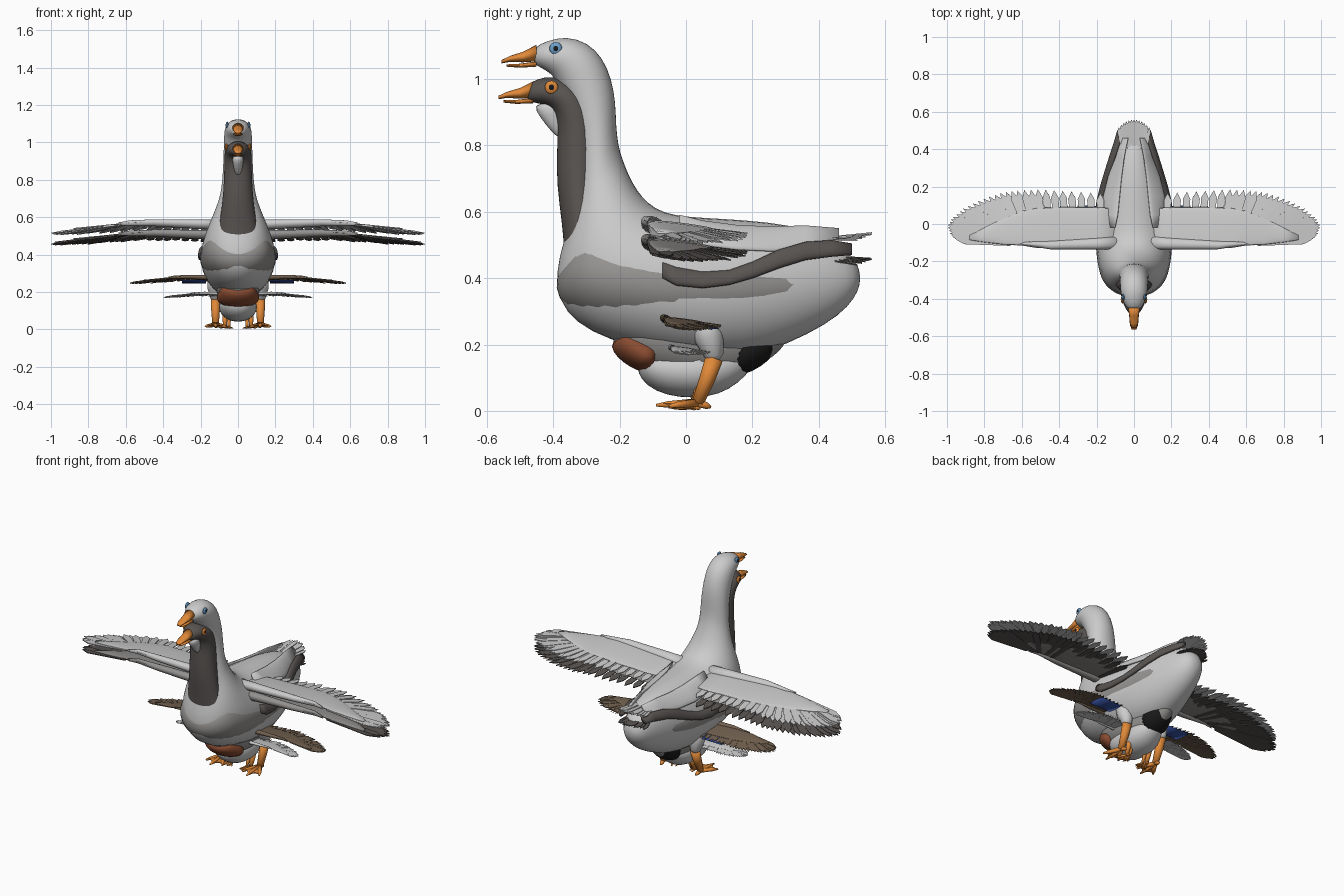
import bpy, bmesh, math
from mathutils import Vector as V

if "Cube" in bpy.data.objects:
    bpy.data.objects.remove(bpy.data.objects["Cube"])

def mat(name, c):
    m = bpy.data.materials.new(name)
    m.diffuse_color = (*c, 1)
    m.use_nodes = True
    m.node_tree.nodes["Principled BSDF"].inputs["Base Color"].default_value = m.diffuse_color
    return m

DARK = mat("dark_grey", (.10, .09, .085))
MID = mat("mid_grey", (.30, .29, .28))
ORANGE = mat("orange", (.75, .25, .04))
BROWN = mat("brown", (.17, .12, .08))
RUST = mat("rust", (.25, .07, .03))
BLUE = mat("blue", (.04, .09, .40))
SKY = mat("sky", (.15, .35, .6))
BLACK = mat("black", (.01, .01, .01))

def finish(name, bm, m=None, mirror=False, smooth=True):
    bmesh.ops.recalc_face_normals(bm, faces=bm.faces)
    me = bpy.data.meshes.new(name)
    bm.to_mesh(me)
    bm.free()
    ob = bpy.data.objects.new(name, me)
    bpy.context.collection.objects.link(ob)
    for p in me.polygons:
        p.use_smooth = smooth
    if m:
        me.materials.append(m)
    if mirror:
        ob.modifiers.new("mirror", 'MIRROR').use_mirror_merge = False
    return ob

def loft(name, rings, m=None, mirror=False, n=20, sub=0):
    """Elliptical rings, each from edge point A to edge point B with a sideways half-width."""
    bm = bmesh.new()
    loops = []
    for a, b, side in rings:
        a, b, side = V(a), V(b), V(side)
        loops.append([bm.verts.new((a + b) / 2 + (b - a) / 2 * math.cos(2 * math.pi * i / n)
                      + side * math.sin(2 * math.pi * i / n)) for i in range(n)])
    for p, q in zip(loops, loops[1:]):
        for i in range(n):
            bm.faces.new((p[i], p[(i + 1) % n], q[(i + 1) % n], q[i]))
    bm.faces.new(loops[0])
    bm.faces.new(loops[-1])
    ob = finish(name, bm, m, mirror)
    if sub:
        ob.modifiers.new("subdiv", 'SUBSURF').levels = sub
        ob.modifiers["subdiv"].render_levels = sub
    return ob

def profile(name, rows, m=None, s=1, sub=1):
    """Symmetric loft: rows of (front y, z, back y, z, half-width)."""
    return loft(name, [((0, a * s, b * s), (0, c * s, d * s), (w * s, 0, 0)) for a, b, c, d, w in rows], m, sub=sub)

def tube(name, pts, m=None, s=1):
    """Mirrored tapered limb through (x, y, z, radius) points."""
    rings = []
    d = V(pts[-1][:3]) - V(pts[0][:3])
    u = d.cross(V((1, 0, 0))).normalized()
    w = d.cross(u).normalized()
    for *p, r in pts:
        p = V(p) * s
        rings.append((p - u * r * s, p + u * r * s, w * r * s))
    return loft(name, rings, m, True, 10)

def ball(name, loc, r, m, flat=.4):
    bm = bmesh.new()
    bmesh.ops.create_uvsphere(bm, u_segments=16, v_segments=10, radius=r)
    for v in bm.verts:
        v.co = V((v.co.x * flat, v.co.y, v.co.z)) + V(loc)
    return finish(name, bm, m, True)

def feathers(name, items, m=None, mirror=True, thick=.004):
    """Flat pointed blades given as (root, tip, half-width)."""
    bm = bmesh.new()
    for r, t, w in items:
        d = t - r
        side = d.cross(V((0, 0, 1))).normalized() * w
        pts = [r - side * .6, r + side * .6, r + d * .85 + side, t, r + d * .85 - side]
        bm.faces.new([bm.verts.new(p) for p in pts])
    ob = finish(name, bm, m, mirror, False)
    ob.modifiers.new("thickness", 'SOLIDIFY').thickness = thick
    return ob

def lerp(pts, t):
    f = t * (len(pts) - 1)
    i = min(int(f), len(pts) - 2)
    return V(pts[i]).lerp(V(pts[i + 1]), f - i)

TIPS = [(.18, .165), (.35, .175), (.5, .185), (.62, .18), (.72, .165), (.82, .13),
        (.91, .085), (.97, .035), (1.0, -.01), (.98, -.06), (.95, -.085)]
ROOTS = [(.18, -.08), (.33, -.08), (.47, -.09), (.54, -.09), (.57, -.09), (.59, -.09),
         (.61, -.09), (.64, -.09), (.66, -.095), (.66, -.1), (.66, -.105)]

def wing(label, s, z0, m, m_feather):
    def at(x, y, dz=0):
        rise = .015 * min(x / .55, 1) - .10 * max(x - .55, 0)
        return V((x * s, y * s, z0 + s * (rise - .12 * (y + .13) + dz)))
    n = 34
    blades = []
    for i in range(n):
        r, t = lerp(ROOTS, i / (n - 1)), lerp(TIPS, i / (n - 1))
        blades.append((at(*r, -.004 + .003 * (i % 2)), at(*t, -.006 + .003 * (i % 2)), .02 * s))
    feathers(label + "_flight_feathers", blades, m_feather, True, .004 * s)
    # covert panel and thicker leading arm
    rows = [(.06, -.12, .08), (.2, -.13, .09), (.4, -.13, .09), (.52, -.128, .085), (.6, -.115, .07),
            (.7, -.11, .03), (.8, -.098, -.02), (.88, -.085, -.06)]
    loft(label + "_wing_coverts", [(at(x, a), at(x, b), (0, 0, .007 * s)) for x, a, b in rows], m, True)
    arm = [(.08, .035, .028), (.2, .03, .025), (.45, .022, .018), (.58, .02, .014), (.64, .008, .007)]
    loft(label + "_wing_arm", [(at(x, -.135 + .02 * (x > .55)), at(x, -.135 + 2 * r), (0, 0, h * s))
                               for x, r, h in arm], m, True)

def legs(label, s):
    tube(label + "_thigh", [(.115, .05, .29, .05), (.12, .07, .22, .045), (.12, .085, .165, .028), (.12, .085, .15, .015)], None, s)
    tube(label + "_shank", [(.12, .085, .16, .027), (.12, .065, .10, .024), (.12, .035, .025, .018)], ORANGE, s)
    heel, toes = V((.12, .035, .026)), [(.065, -.055, .016), (.12, -.09, .018), (.175, -.05, .016)]
    for i, t in enumerate(toes + [(.115, .075, .012)]):
        tube(f"{label}_toe_{i}", [(*heel, .013), (*heel.lerp(V(t), .7), .010), (*t, .004)], ORANGE, s)
    bm = bmesh.new()
    a, b, c = [heel.lerp(V(t), .9) * s for t in toes]
    mid1, mid2 = (a + b) / 2 + V((0, .015 * s, 0)), (b + c) / 2 + V((0, .015 * s, 0))
    bm.faces.new([bm.verts.new(p) for p in (heel * s, a, mid1, b, mid2, c)])
    web = finish(label + "_web", bm, ORANGE, True, False)
    web.modifiers.new("thickness", 'SOLIDIFY').thickness = .005 * s

def beak(label, y, z, dz):
    """Two mandibles from the face (y, z) forward, dropping by dz at the tip."""
    profile(label + "_upper_beak", [(y, z - .022, y, z + .028, .03), (y - .04, z - .02 - dz * .4, y - .04, z + .012 - dz * .4, .025),
            (y - .08, z - .014 - dz * .8, y - .08, z + .004 - dz * .8, .022), (y - .105, z - .016 - dz, y - .105, z - .006 - dz, .012)], ORANGE, sub=0)
    profile(label + "_lower_beak", [(y, z - .038, y, z - .022, .024), (y - .05, z - .035 - dz * .5, y - .05, z - .023 - dz * .5, .02),
            (y - .09, z - .026 - dz, y - .09, z - .019 - dz, .012)], ORANGE, sub=0)

def tail(label, s, z, dz, m):
    feathers(label + "_tail_feathers", [(V((.045 * k / 6, .36, z)) * s,
             V((.083 * k / 6, .56 - .0012 * k * k, z + dz - .0005 * k * k)) * s, .013 * s) for k in range(-6, 7)],
             m, False)

BODY = [(.525, .385, .525, .42, .02), (.51, .34, .505, .465, .06), (.46, .285, .45, .515, .09),
        (.37, .23, .37, .55, .122), (.24, .172, .25, .573, .158), (.1, .15, .1, .583, .19),
        (-.04, .163, 0, .588, .203), (-.17, .193, -.07, .60, .203), (-.29, .235, -.115, .63, .193),
        (-.365, .295, -.145, .665, .175)]
# pale goose: body, neck and head in one loft
profile("pale_goose_body", BODY + [(-.395, .37, -.17, .71, .15), (-.385, .46, -.19, .76, .122), (-.35, .57, -.203, .80, .1),
        (-.33, .69, -.21, .86, .086), (-.33, .83, -.211, .93, .08), (-.36, .935, -.223, 1.0, .077),
        (-.39, .99, -.25, 1.065, .076), (-.403, 1.01, -.295, 1.11, .073), (-.415, 1.02, -.36, 1.13, .068),
        (-.435, 1.033, -.42, 1.115, .052), (-.46, 1.045, -.46, 1.095, .03)])
beak("pale_goose", -.45, 1.075, .012)
ball("pale_goose_eye_ring", (.058, -.392, 1.092), .019, SKY)
ball("pale_goose_pupil", (.063, -.392, 1.092), .009, BLACK)

# grey goose: slimmer height, dark neck showing in front of the pale one
profile("grey_goose_body", [(.50, .385, .50, .41, .02), (.46, .33, .45, .46, .085), (.36, .28, .36, .49, .124), (.24, .24, .24, .51, .162),
        (.1, .22, .1, .52, .194), (-.05, .22, -.03, .53, .207), (-.18, .235, -.1, .54, .207),
        (-.29, .265, -.15, .55, .197), (-.37, .31, -.2, .56, .178), (-.397, .37, -.22, .58, .15), (-.385, .43, -.24, .6, .12)], MID)
profile("grey_goose_neck", [(-.37, .41, -.2, .41, .14), (-.365, .46, -.25, .50, .115), (-.373, .56, -.26, .6, .098), (-.39, .68, -.26, .7, .083),
        (-.39, .78, -.26, .8, .076), (-.385, .85, -.27, .9, .074), (-.395, .90, -.30, .96, .073),
        (-.415, .92, -.35, .995, .071), (-.44, .925, -.405, 1.01, .06), (-.465, .93, -.45, 1.0, .042), (-.48, .935, -.475, .985, .028)], DARK)
profile("grey_goose_throat", [(-.465, .925, -.38, .945, .03), (-.44, .885, -.37, .90, .03), (-.405, .84, -.365, .85, .02), (-.38, .82, -.365, .83, .008)])
beak("grey_goose", -.46, .965, .01)
ball("grey_goose_eye_ring", (.062, -.405, .975), .020, ORANGE)
ball("grey_goose_pupil", (.067, -.405, .975), .010, BLACK)

# folded flank feathers and back panels
flank = [(-.07, .40, .45, .196), (-.03, .378, .435, .199), (.05, .37, .42, .197), (.13, .38, .425, .184), (.2, .40, .45, .167),
         (.28, .43, .487, .143), (.36, .455, .51, .118), (.44, .465, .515, .092), (.5, .47, .505, .075)]
loft("flank_feathers", [((x + .006, y, a), (x - .012, y, b), (.016, 0, 0)) for y, a, b, x in flank], DARK, True)
back = [(-.02, .10, .14, .565), (.05, .085, .17, .548), (.15, .075, .165, .535), (.25, .065, .14, .53), (.36, .05, .10, .533), (.46, .03, .075, .525)]
loft("back_panel", [((a, y, z + .022), (b, y, z - .045), (0, 0, .018)) for y, a, b, z in back], None, True)
tail("pale_goose", 1, .515, .02, None)
tail("grey_goose", 1, .47, -.01, DARK)

# two ducks nested beneath
def duck(label, s, m):
    profile(label + "_body", BODY + [(-.385, .37, -.18, .68, .14), (-.37, .46, -.2, .71, .11), (-.36, .54, -.2, .74, .085),
            (-.38, .6, -.22, .8, .075), (-.42, .63, -.32, .81, .065), (-.45, .65, -.45, .72, .03)], m, s)
duck("large_duck", .58, MID)
duck("small_duck", .40, None)
profile("large_duck_breast", [(-.10, .108, -.07, .20, .117), (-.15, .122, -.1, .22, .117), (-.19, .145, -.12, .24, .106),
        (-.222, .178, -.14, .25, .09), (-.228, .21, -.15, .26, .07)], RUST)
profile("large_duck_rump", [(.14, .096, .14, .25, .098), (.2, .118, .2, .25, .078), (.25, .15, .25, .25, .058), (.275, .19, .27, .25, .04)], BLACK)
profile("small_duck_belly", [(-.15, .12, -.14, .18, .05), (-.12, .075, -.1, .2, .085), (-.06, .046, -.05, .2, .1), (.02, .037, .02, .2, .105),
        (.1, .048, .1, .2, .095), (.16, .085, .16, .2, .065), (.20, .13, .20, .18, .03)])

# wings, legs
wing("pale_goose", 1, .56, None, None)
wing("grey_goose", 1, .505, MID, DARK)
wing("large_duck", .58, .275, BROWN, BROWN)
wing("small_duck", .40, .19, None, None)
for label, s, z0 in (("large_duck", .58, .275),):
    rows = [(.17, -.01, .095), (.3, -.01, .1)]
    loft(label + "_wing_patch", [((x, a, z0 - .014), (x, b, z0 - .025), (0, 0, .007)) for x, a, b in rows], BLUE, True)
for label, s in (("pale_goose", 1), ("large_duck", .58), ("small_duck", .4)):
    legs(label, s)
